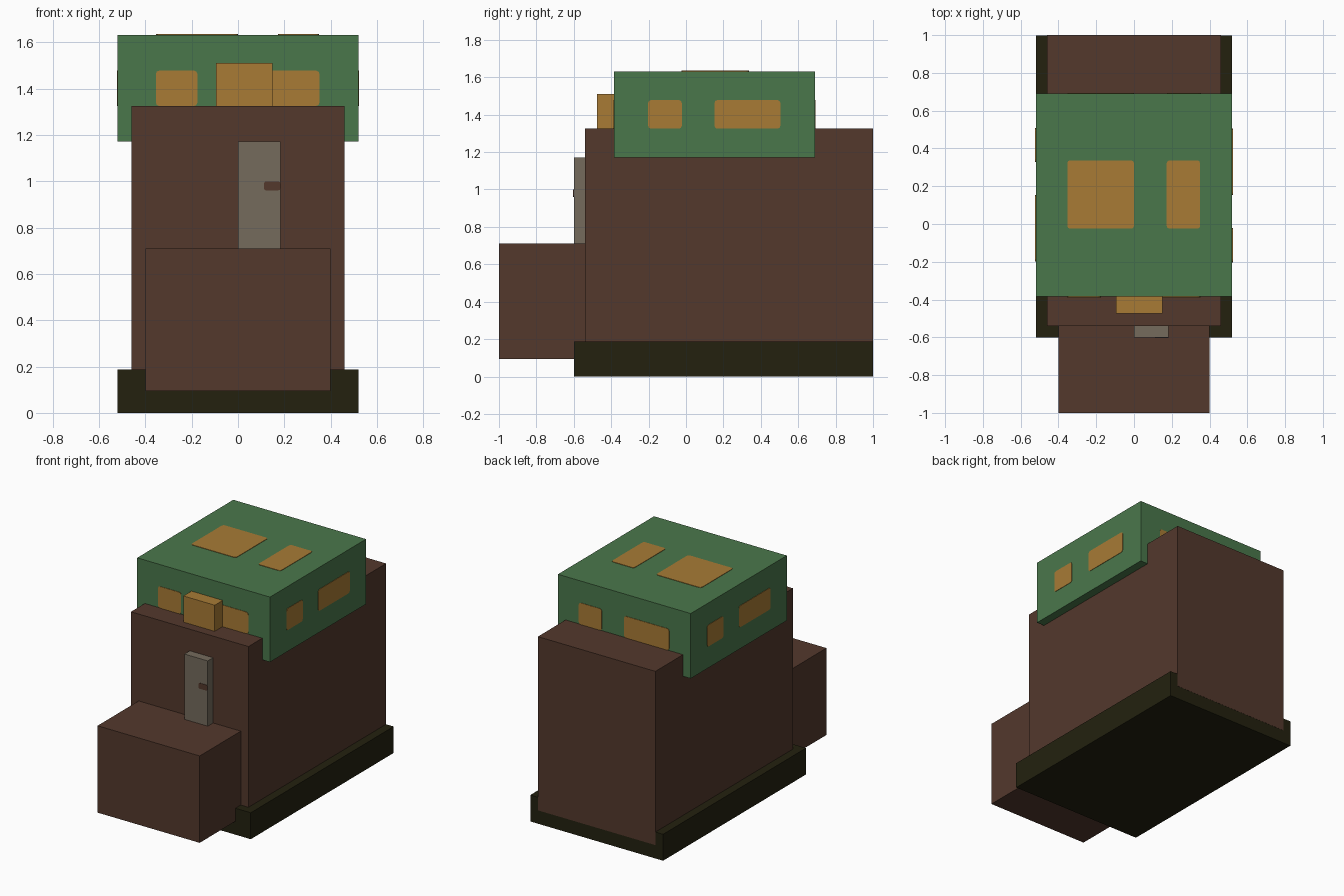
import bpy, bmesh
from math import cos, sin, pi
from mathutils import Vector

if "Cube" in bpy.data.objects:
    bpy.data.objects.remove(bpy.data.objects["Cube"])


def material(name, srgb):
    lin = [((c / 255 + 0.055) / 1.055) ** 2.4 for c in srgb]
    m = bpy.data.materials.new(name)
    m.diffuse_color = (*lin, 1)
    m.use_nodes = True
    m.node_tree.nodes["Principled BSDF"].inputs["Base Color"].default_value = m.diffuse_color
    return m


BROWN = material("brown", (83, 56, 44))
DARK = material("dark_olive", (35, 33, 15))
GREEN = material("green", (74, 119, 75))
AMBER = material("amber", (168, 123, 53))
GREY = material("warm_grey", (117, 107, 92))


def finish(name, bm, mat):
    bmesh.ops.recalc_face_normals(bm, faces=bm.faces)
    me = bpy.data.meshes.new(name)
    bm.to_mesh(me)
    bm.free()
    me.materials.append(mat)
    bpy.context.collection.objects.link(bpy.data.objects.new(name, me))


def box(name, x, y, z, mat):
    bm = bmesh.new()
    bmesh.ops.create_cube(bm, size=1)
    for v in bm.verts:
        v.co = [r[0] if c < 0 else r[1] for c, r in zip(v.co, (x, y, z))]
    finish(name, bm, mat)


def plate(name, origin, right, up, u, v, mat, radius=0.015, thick=0.003):
    """Thin rounded rectangle spanning ranges u, v on the face at origin."""
    origin, right, up = Vector(origin), Vector(right), Vector(up)
    normal = right.cross(up)
    bm = bmesh.new()
    verts = []
    corners = ((u[1], v[1], -1, -1), (u[0], v[1], 1, -1),
               (u[0], v[0], 1, 1), (u[1], v[0], -1, 1))
    for i, (cu, cv, su, sv) in enumerate(corners):
        for k in range(3):
            a = (i + k / 2) * pi / 2
            pu = cu + radius * (su + cos(a))
            pv = cv + radius * (sv + sin(a))
            verts.append(bm.verts.new(origin + right * pu + up * pv))
    face = bm.faces.new(verts)
    ext = bmesh.ops.extrude_face_region(bm, geom=[face])
    for g in ext["geom"]:
        if isinstance(g, bmesh.types.BMVert):
            g.co += normal * thick
    finish(name, bm, mat)


# Main blocks
box("base", (-0.52, 0.52), (-0.6, 0.999), (0, 0.187), DARK)
box("body", (-0.46, 0.46), (-0.54, 1.0), (0.095, 1.325), BROWN)
box("front_block", (-0.4, 0.4), (-1.0, -0.54), (0.095, 0.71), BROWN)
box("roof_cabin", (-0.52, 0.52), (-0.385, 0.69), (1.172, 1.632), GREEN)
box("roof_lamp", (-0.095, 0.15), (-0.475, -0.385), (1.325, 1.51), AMBER)

# Door and its handle
box("door", (0.0, 0.183), (-0.6, -0.54), (0.7, 1.172), GREY)
plate("door_handle", (0, -0.6, 0), (1, 0, 0), (0, 0, 1),
      (0.112, 0.183), (0.96, 1.0), BROWN, radius=0.01)

# One small and one large window on each cabin side
MID = 0.1525
sides = {
    "front": ((0, -0.385, 0), (1, 0, 0)),
    "back": ((0, 0.69, 0), (-1, 0, 0)),
    "right": ((0.52, MID, 0), (0, 1, 0)),
    "left": ((-0.52, MID, 0), (0, -1, 0)),
}
for side, (origin, right) in sides.items():
    for size, u in (("small", (-0.355, -0.175)), ("large", (0.0, 0.352))):
        plate(f"{side}_{size}_window", origin, right, (0, 0, 1),
              u, (1.325, 1.478), AMBER)

# Skylights
for size, u in (("large", (-0.353, 0.0)), ("small", (0.173, 0.35))):
    plate(f"{size}_skylight", (0, 0, 1.632), (1, 0, 0), (0, 1, 0),
          u, (-0.025, 0.337), AMBER)
